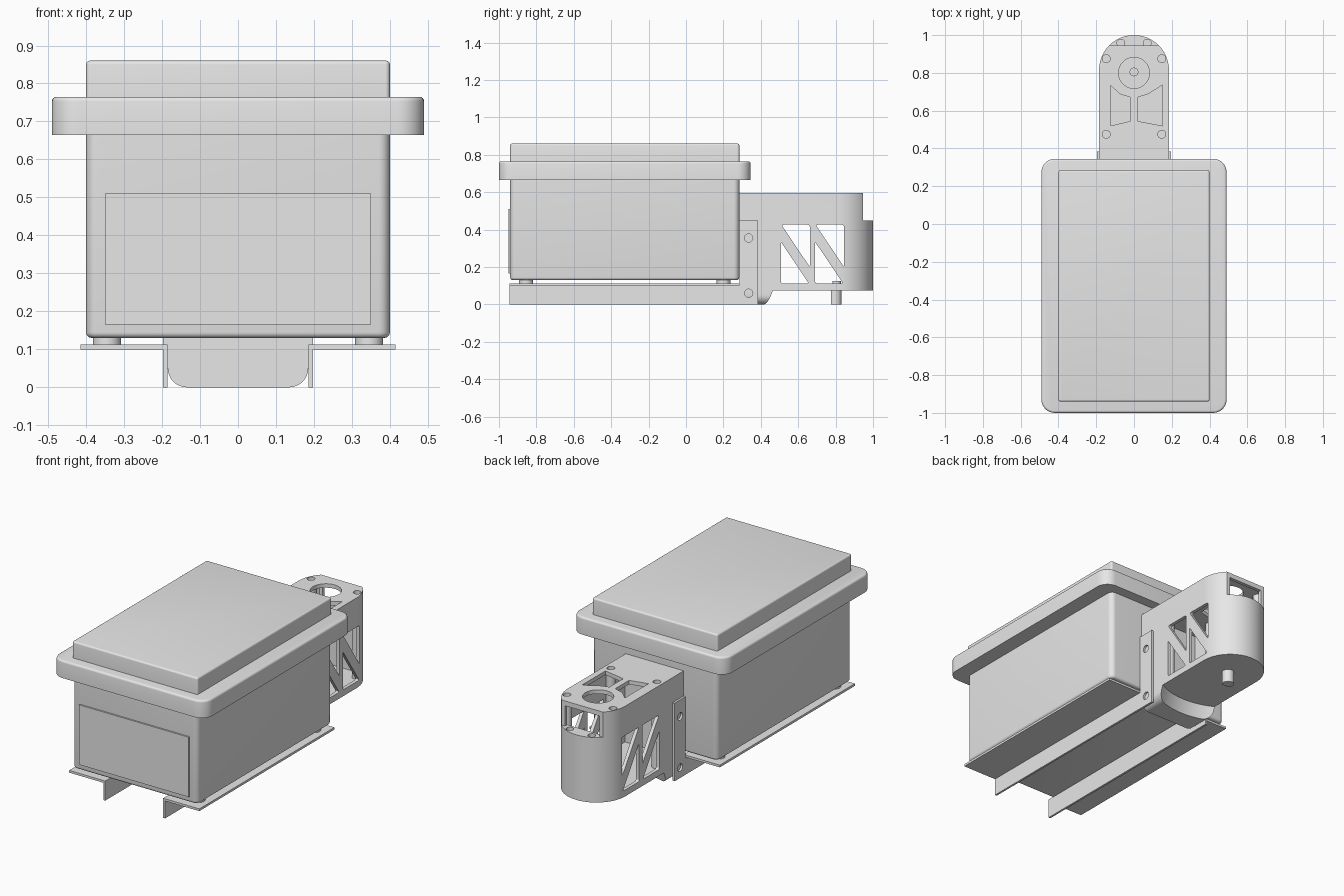
import bpy, bmesh
from math import sin, cos, radians

if "Cube" in bpy.data.objects:
    bpy.data.objects.remove(bpy.data.objects["Cube"])

grey = bpy.data.materials.new("plain grey")
grey.use_nodes = True
grey.diffuse_color = (0.8, 0.8, 0.8, 1)
grey.node_tree.nodes["Principled BSDF"].inputs["Base Color"].default_value = (0.8, 0.8, 0.8, 1)


def arc(cx, cy, r, start, end, steps=24):
    angles = [radians(start + (end - start) * i / steps) for i in range(steps + 1)]
    return [(cx + r * cos(a), cy + r * sin(a)) for a in angles]


def rect(x0, x1, y0, y1):
    return [(x0, y0), (x1, y0), (x1, y1), (x0, y1)]


def prism(name, outline, axis, lo, hi, corner=0, rim_lo=0, rim_hi=0):
    """Extrude an outline along an axis, rounding its corners and end rims."""
    place = {"x": lambda a, b, t: (t, a, b),
             "y": lambda a, b, t: (a, t, b),
             "z": lambda a, b, t: (a, b, t)}[axis]
    k = "xyz".index(axis)
    bm = bmesh.new()
    ends = [[bm.verts.new(place(a, b, t)) for a, b in outline] for t in (lo, hi)]
    n = len(outline)
    for end in ends:
        bm.faces.new(end)
    for i in range(n):
        j = (i + 1) % n
        bm.faces.new((ends[0][i], ends[0][j], ends[1][j], ends[1][i]))
    bmesh.ops.recalc_face_normals(bm, faces=bm.faces)

    def bevel(edges, size, segments):
        bmesh.ops.bevel(bm, geom=edges, offset=size, segments=segments,
                        profile=0.5, affect="EDGES", clamp_overlap=True)

    if corner:
        bevel([e for e in bm.edges if abs(e.verts[0].co[k] - e.verts[1].co[k]) > 1e-4], corner, 8)
    for level, size in ((lo, rim_lo), (hi, rim_hi)):
        if size:
            bevel([e for e in bm.edges if all(abs(v.co[k] - level) < 1e-5 for v in e.verts)], size, 4)
    mesh = bpy.data.meshes.new(name)
    bm.to_mesh(mesh)
    bm.free()
    mesh.materials.append(grey)
    obj = bpy.data.objects.new(name, mesh)
    bpy.context.collection.objects.link(obj)
    return obj


def cylinder(name, a, b, r, axis, lo, hi, sides=32):
    return prism(name, arc(a, b, r, 0, 360 * (sides - 1) / sides, sides - 1), axis, lo, hi)


def activate(obj):
    bpy.ops.object.select_all(action="DESELECT")
    obj.select_set(True)
    bpy.context.view_layer.objects.active = obj


def cut(obj, *cutters):
    for cutter in cutters:
        mod = obj.modifiers.new("cut", "BOOLEAN")
        mod.operation = "DIFFERENCE"
        mod.solver = "EXACT"
        mod.object = cutter
        activate(obj)
        bpy.ops.object.modifier_apply(modifier=mod.name)
        bpy.data.objects.remove(cutter)


# Enclosure: tub, flange, raised lid and front plate
prism("tub", rect(-0.4, 0.4, -0.94, 0.285), "z", 0.13, 0.68, corner=0.03, rim_lo=0.015)
prism("lid_flange", rect(-0.49, 0.49, -1, 0.345), "z", 0.665, 0.765, corner=0.07, rim_hi=0.012)
prism("raised_lid", rect(-0.4, 0.4, -0.94, 0.285), "z", 0.75, 0.86, corner=0.012, rim_hi=0.01)
prism("front_plate", rect(-0.35, 0.35, 0.165, 0.51), "y", -0.949, -0.94)

# Angle rails, upright tabs and feet on both sides
angle = [(0.185, 0.113), (0.415, 0.113), (0.415, 0.1), (0.197, 0.1), (0.197, 0), (0.185, 0)]
for side, s in (("left", 1), ("right", -1)):
    prism(side + "_rail", [(s * x, z) for x, z in angle], "y", -0.945, 0.285)
    x0, x1 = sorted((s * 0.185, s * 0.197))
    tab = prism(side + "_tab", rect(0.285, 0.385, 0, 0.45), "x", x0, x1)
    cut(tab, *[cylinder("hole", 0.335, z, 0.022, "x", x0 - 0.1, x1 + 0.1) for z in (0.06, 0.355)])
    for end, y in (("front", -0.855), ("back", 0.2)):
        cylinder(f"{side}_{end}_foot", s * 0.345, y, 0.037, "z", 0.11, 0.135)

# Drive housing: round-ended hollow shell
shell = arc(0, 0.815, 0.185, 0, 180, 40) + [(-0.185, 0.285), (0.185, 0.285)]
housing = prism("drive_housing", shell, "z", 0.075, 0.595)
inside = [(x, min(y, 0.925)) for x, y in arc(0, 0.815, 0.165, 0, 180, 40)]
inside += [(-0.165, 0.32), (0.165, 0.32)]
cut(housing, prism("cavity", inside, "z", 0.105, 0.572))

# Flat upper back with a ledge, its opening and ledge holes
cut(housing,
    prism("ledge_cut", rect(-0.3, 0.3, 0.945, 1.1), "z", 0.45, 0.7),
    *[cylinder("ledge_hole", x, 0.958, 0.02, "z", 0.4, 0.5) for x in (-0.07, 0.07)],
    prism("back_opening", rect(-0.11, 0.11, 0.45, 0.567), "y", 0.88, 1.1))

# Triangular truss windows through both side walls
for shift in (0, 0.183):
    upper = [(0.51 + shift, 0.426), (0.662 + shift, 0.426), (0.662 + shift, 0.2)]
    lower = [(0.507 + shift, 0.335), (0.507 + shift, 0.112), (0.657 + shift, 0.112)]
    cut(housing, *[prism("window", t, "x", -0.3, 0.3, corner=0.012) for t in (upper, lower)])

# Top openings: round port and two curved-edge cutouts
cut(housing, cylinder("port", 0, 0.8, 0.082, "z", 0.5, 0.7, 48))
for s, outer in ((-1, 0.125), (1, 0.15)):
    shape = [(outer, 0.735), (outer, 0.52), (0.018, 0.545), (0.018, 0.67), (0.075, 0.688)]
    cut(housing, prism("cutout", [(s * x, y) for x, y in shape], "z", 0.5, 0.7))

# Screw holes with posts beneath them
for s in (-1, 1):
    for y in (0.475, 0.875):
        cut(housing, cylinder("screw_hole", s * 0.147, y, 0.021, "z", 0.54, 0.7, 24))
        cylinder("screw_post", s * 0.145, y, 0.026, "z", 0.1, 0.573, 24)

# Mounting foot under the housing with a concave sloped end
foot_profile = arc(-0.135, 0.05, 0.05, 180, 270, 8) + arc(0.135, 0.05, 0.05, 270, 360, 8)
foot_profile += [(0.185, 0.08), (-0.185, 0.08)]
foot = prism("mounting_foot", foot_profile, "y", 0.285, 0.56)
scoop = cylinder("scoop", 0, 0.81, 0.385, "z", -0.05, 0.1, 96)
for v in scoop.data.vertices:
    if v.co.z < 0:
        v.co.x *= 1.12
        v.co.y = 0.81 + (v.co.y - 0.81) * 1.12
cut(foot, scoop)

# Output shaft with a flat side
shaft = [(x, max(y, 0.775)) for x, y in arc(0, 0.798, 0.033, 0, 345, 23)]
prism("output_shaft", shaft, "z", 0, 0.112)
cylinder("shaft_hub", 0, 0.805, 0.023, "z", 0.1, 0.125)

# Smooth the rounded surfaces, keep edges sharp
for obj in [o for o in bpy.context.scene.objects if o.type == "MESH"]:
    activate(obj)
    bpy.ops.object.shade_smooth_by_angle(angle=radians(30))
